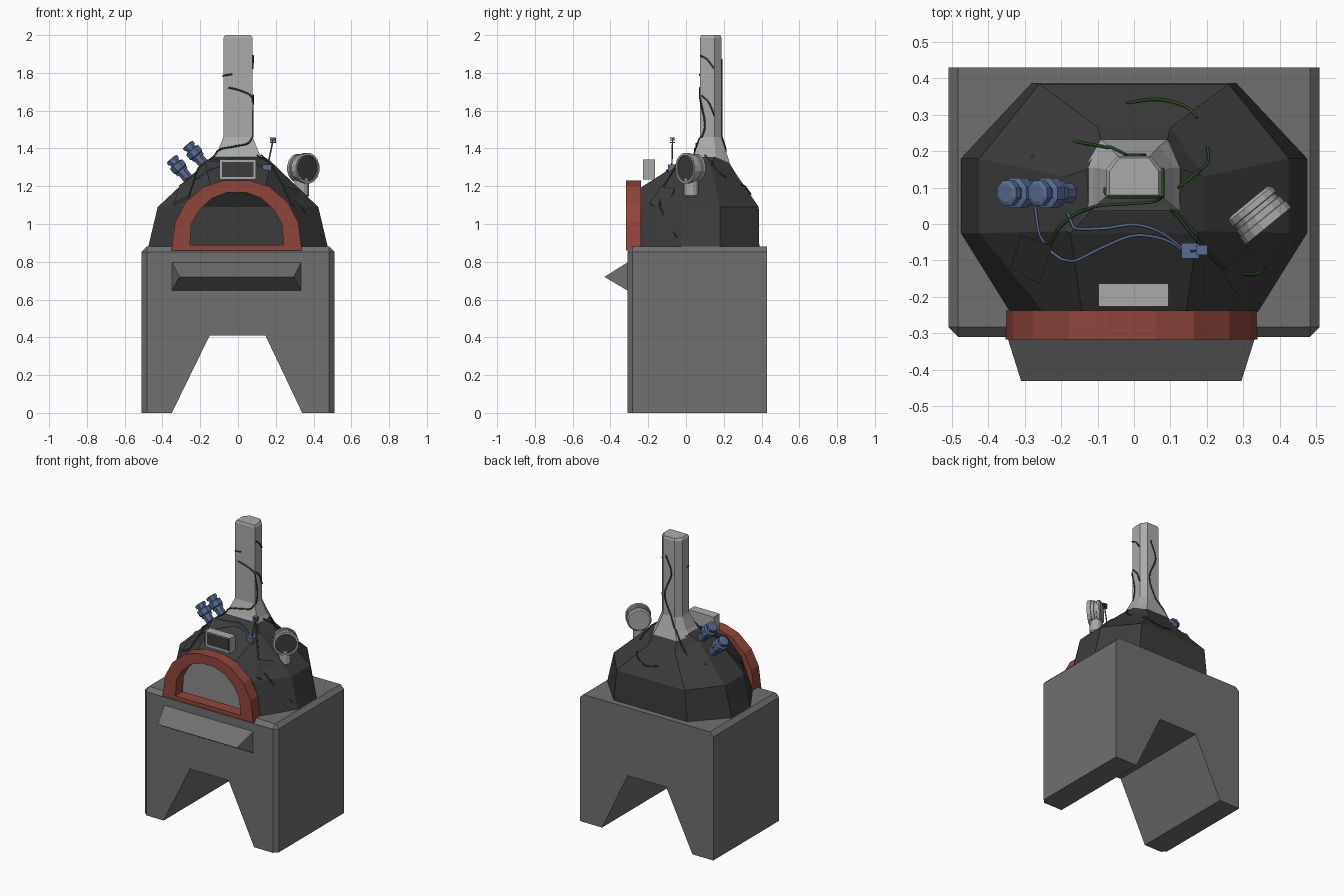
import bpy, bmesh, math
from mathutils import Vector as V
from mathutils.bvhtree import BVHTree

if "Cube" in bpy.data.objects:
    bpy.data.objects.remove(bpy.data.objects["Cube"])


def mat(name, r, g, b):
    m = bpy.data.materials.new(name)
    m.diffuse_color = (r, g, b, 1)
    m.use_nodes = True
    m.node_tree.nodes["Principled BSDF"].inputs["Base Color"].default_value = m.diffuse_color
    return m


STONE = mat("stone", .16, .16, .16)
DARK = mat("dark_shell", .045, .045, .045)
LIGHT = mat("light_metal", .4, .4, .4)
BRICK = mat("brick", .28, .06, .045)
BLUE = mat("blue_metal", .1, .15, .29)
VINE = mat("vine", .02, .07, .015)


def finish(name, bm, m):
    bmesh.ops.recalc_face_normals(bm, faces=bm.faces)
    me = bpy.data.meshes.new(name)
    bm.to_mesh(me)
    me.materials.append(m)
    ob = bpy.data.objects.new(name, me)
    bpy.context.collection.objects.link(ob)
    return ob


def loft(bm, rings, start=True, end=True):
    rows = [[bm.verts.new(p) for p in r] for r in rings]
    n = len(rows[0])
    for a, b in zip(rows, rows[1:]):
        for i in range(n):
            j = (i + 1) % n
            bm.faces.new((a[i], a[j], b[j], b[i]))
    if start:
        bm.faces.new(rows[0])
    if end:
        bm.faces.new(rows[-1])


def prism(bm, poly, y0, y1):
    loft(bm, [[(x, y, z) for x, z in poly] for y in (y0, y1)])


def box(bm, x0, x1, y0, y1, z0, z1):
    prism(bm, [(x0, z0), (x1, z0), (x1, z1), (x0, z1)], y0, y1)


def lathe(bm, base, axis, profile, n=12):
    # profile: (distance along axis, radius)
    q = V(axis).to_track_quat('Z', 'Y')
    loft(bm, [[V(base) + q @ V((r * math.cos(2 * math.pi * (i + .5) / n),
                                r * math.sin(2 * math.pi * (i + .5) / n), t))
               for i in range(n)] for t, r in profile])


def mirror(half):
    return half + [(-x, y, z) for x, y, z in reversed(half)]


# Base block with tapered leg opening and chamfered front and top edges
bm = bmesh.new()
prism(bm, [(-.51, 0), (-.35, 0), (-.15, .41), (.145, .41), (.34, 0), (.51, 0),
           (.51, .88), (-.51, .88)], -.31, .43)
edges = []
for e in bm.edges:
    a, b = (v.co for v in e.verts)
    front = a.y < -.3 and b.y < -.3
    top = a.z > .87 and b.z > .87
    side = a.x * b.x > .25
    if (front and (top or (side and abs(a.z - b.z) > .5))) or (top and side):
        edges.append(e)
bmesh.ops.bevel(bm, geom=edges, offset=.027, segments=1, affect='EDGES')
finish("base_block", bm, STONE)

# Sloped shelf under the oven mouth
bm = bmesh.new()
loft(bm, [[(x, -.305, .8), (x, -.305, .645), (t, -.432, .72)]
          for x, t in ((-.35, -.31), (.335, .295))])
finish("front_shelf", bm, STONE)

# Faceted dome, cut open at the front
bm = bmesh.new()
loft(bm, [mirror(h) for h in (
    [(.21, -.45, .88), (.475, -.025, .88), (.475, .18, .88), (.28, .388, .88)],
    [(.12, -.4, 1.09), (.425, -.025, 1.09), (.425, .18, 1.09), (.26, .385, 1.09)],
    [(.175, -.025, 1.33), (.19, -.02, 1.31), (.19, .13, 1.31), (.1, .265, 1.265)],
    [(.12, .035, 1.355), (.125, .04, 1.355), (.13, .15, 1.355), (.09, .225, 1.33)])],
    start=False)
bmesh.ops.bisect_plane(bm, geom=bm.verts[:] + bm.edges[:] + bm.faces[:],
                       plane_co=(0, -.24, 0), plane_no=(0, -1, 0), clear_outer=True)
dome = finish("dome", bm, DARK)

# Chimney with flared foot
bm = bmesh.new()
loft(bm, [mirror(h) for h in (
    [(.135, .03, 1.34), (.135, .155, 1.34), (.09, .232, 1.325)],
    [(.112, .045, 1.375), (.112, .155, 1.375), (.07, .215, 1.375)],
    [(.077, .075, 1.46), (.077, .15, 1.46), (.045, .187, 1.46)],
    [(.077, .075, 1.985), (.077, .15, 1.985), (.045, .187, 1.985)],
    [(.068, .08, 2), (.068, .145, 2), (.04, .182, 2)])])
chimney = finish("chimney", bm, LIGHT)

# Combined surface used for laying plates, cables and vines
verts, polys = [], []
for ob in (dome, chimney):
    k = len(verts)
    verts += [v.co.copy() for v in ob.data.vertices]
    polys += [[k + i for i in p.vertices] for p in ob.data.polygons]
TREE = BVHTree.FromPolygons(verts, polys)


def drop(x, y, lift=0):
    p, n, _, _ = TREE.ray_cast(V((x, y, 3)), V((0, 0, -1)))
    return p + V((0, 0, lift))


# Brick arch with sill
bm = bmesh.new()
outer = [(.346, .86), (.326, 1.01), (.27, 1.115), (.172, 1.198), (.068, 1.23)]
inner = [(.25, .86), (.24, 1.0), (.197, 1.075), (.13, 1.137), (.05, 1.167)]
outer, inner = ([(x - .007, z) for x, z in s + [(-x, z) for x, z in reversed(s)]]
                for s in (outer, inner))
for i in range(len(outer) - 1):
    prism(bm, [outer[i], outer[i + 1], inner[i + 1], inner[i]], -.318, -.238)
box(bm, -.257, .243, -.318, -.238, .86, .888)
finish("brick_arch", bm, BRICK)

# Display box with dark screen
bm = bmesh.new()
box(bm, -.098, .095, -.227, -.163, 1.235, 1.342)
f = min(bm.faces, key=lambda f: f.calc_center_median().y)
bmesh.ops.inset_individual(bm, faces=[f], thickness=.013)
bmesh.ops.translate(bm, verts=f.verts, vec=(0, .012, 0))
finish("display_box", bm, LIGHT)
bm = bmesh.new()
box(bm, -.084, .081, -.217, -.21, 1.25, 1.328)
finish("display_screen", bm, DARK)

# Round gauge on a stem
ax = V((.63, -.77, 0)).normalized()
c = V((.342, .028, 1.295))
bm = bmesh.new()
lathe(bm, c - ax * .043, ax, [(0, .068), (.008, .078), (.025, .078), (.027, .072),
      (.04, .072), (.042, .078), (.06, .078), (.062, .082), (.086, .082),
      (.086, .07), (.074, .07)], 16)
lathe(bm, (.338, .028, 1.14), (0, 0, 1), [(0, .03), (.01, .04), (.1, .04)])
finish("round_gauge", bm, LIGHT)
bm = bmesh.new()
lathe(bm, c + ax * .03, ax, [(0, .07), (.005, .07)], 16)
finish("gauge_face", bm, DARK)

# Two tilted blue pipes with collars
bm = bmesh.new()
for x, z in ((-.235, 1.205), (-.15, 1.28)):
    lathe(bm, (x, .085, z), (-.64, 0, .77), [(0, .03), (.09, .03), (.09, .038),
          (.105, .038), (.112, .045), (.145, .045), (.15, .03), (.162, .03),
          (.162, .037), (.18, .037), (.185, .025)], 8)
finish("blue_pipes", bm, BLUE)

# Antenna with foot and grid head
bm = bmesh.new()
box(bm, .13, .178, -.095, -.053, 1.265, 1.315)
lathe(bm, (.155, -.075, 1.3), (.032, .004, .15), [(0, .004), (.155, .004)], 6)
for z in (1.432, 1.445, 1.456):
    box(bm, .17, .202, -.085, -.058, z - .003, z + .003)
for x in (.175, .197):
    box(bm, x - .003, x + .003, -.075, -.069, 1.432, 1.456)
finish("antenna", bm, BLUE)

# Dark patch plates lying on the dome
bm = bmesh.new()
for quad in ([(-.31, -.03), (-.225, -.06), (-.26, -.165), (-.34, -.12)],
             [(.24, -.13), (.31, -.06), (.36, -.12), (.28, -.19)]):
    loft(bm, [[drop(x, y, h) for x, y in quad] for h in (-.01, .014)])
finish("patch_plates", bm, DARK)


def strand(name, pts, radius, m, steps=7):
    # smooth path snapped to the nearest surface
    P = [V(p) if len(p) == 3 else drop(*p) for p in pts]
    P = [2 * P[0] - P[1]] + P + [2 * P[-1] - P[-2]]
    out = []
    for i in range(1, len(P) - 2):
        a, b, c, d = P[i - 1:i + 3]
        for s in range(steps):
            t = s / steps
            out.append(.5 * (2 * b + (c - a) * t + (2 * a - 5 * b + 4 * c - d) * t * t
                             + (3 * b - a - 3 * c + d) * t ** 3))
    out.append(P[-2])
    cu = bpy.data.curves.new(name, 'CURVE')
    cu.dimensions = '3D'
    cu.bevel_depth, cu.bevel_resolution = radius, 1
    cu.use_fill_caps = True
    sp = cu.splines.new('POLY')
    sp.points.add(len(out) - 1)
    for q, p in zip(sp.points, out):
        s = TREE.find_nearest(p)[0]
        away = s - V((0, .1, max(1.0, s.z - .1)))
        q.co = (*(s + away.normalized() * radius * .7), 1)
    cu.materials.append(m)
    bpy.context.collection.objects.link(bpy.data.objects.new(name, cu))


# Blue cables from pipes to antenna
strand("cable_a", [(-.18, .03), (-.16, -.01), (-.08, -.01), (0, 0), (.07, -.02), (.14, -.07)], .004, BLUE)
strand("cable_b", [(-.27, .05), (-.23, -.07), (-.17, -.1), (-.08, -.06), (0, -.03), (.08, -.04), (.14, -.075)], .004, BLUE)

# Vines on the dome and chimney
vines = [
    [(-.28, .18), (-.24, .215), (-.16, .225), (-.08, .21), (-.02, .19, 1.46), (.03, .19, 1.6), (-.02, .19, 1.75), (.02, .19, 1.87)],
    [(-.24, -.07), (-.17, .02), (-.1, .05), (-.02, .05, 1.41), (.06, .07, 1.43), (.08, .1, 1.52), (.075, .075, 1.66), (.02, .075, 1.7), (-.05, .075, 1.72)],
    [(-.02, .33), (.06, .34), (.13, .325), (.17, .29)],
    [(.2, .21), (.2, .17), (.17, .14), (.12, .1)],
    [(.1, .04), (.16, -.03), (.25, -.13)],
    [(.3, -.14, 1.13), (.38, -.13, 1.05), (.45, -.05, .93)],
    [(-.077, .1, 1.78), (-.06, .075, 1.785), (-.03, .075, 1.79)],
    [(.077, .075, 1.89), (.077, .11, 1.87), (.077, .148, 1.82)],
    [(.077, .08, 1.68), (.077, .12, 1.64), (.077, .15, 1.57)],
]
for i, p in enumerate(vines):
    strand(f"vine_{i + 1}", p, .0045, VINE)
